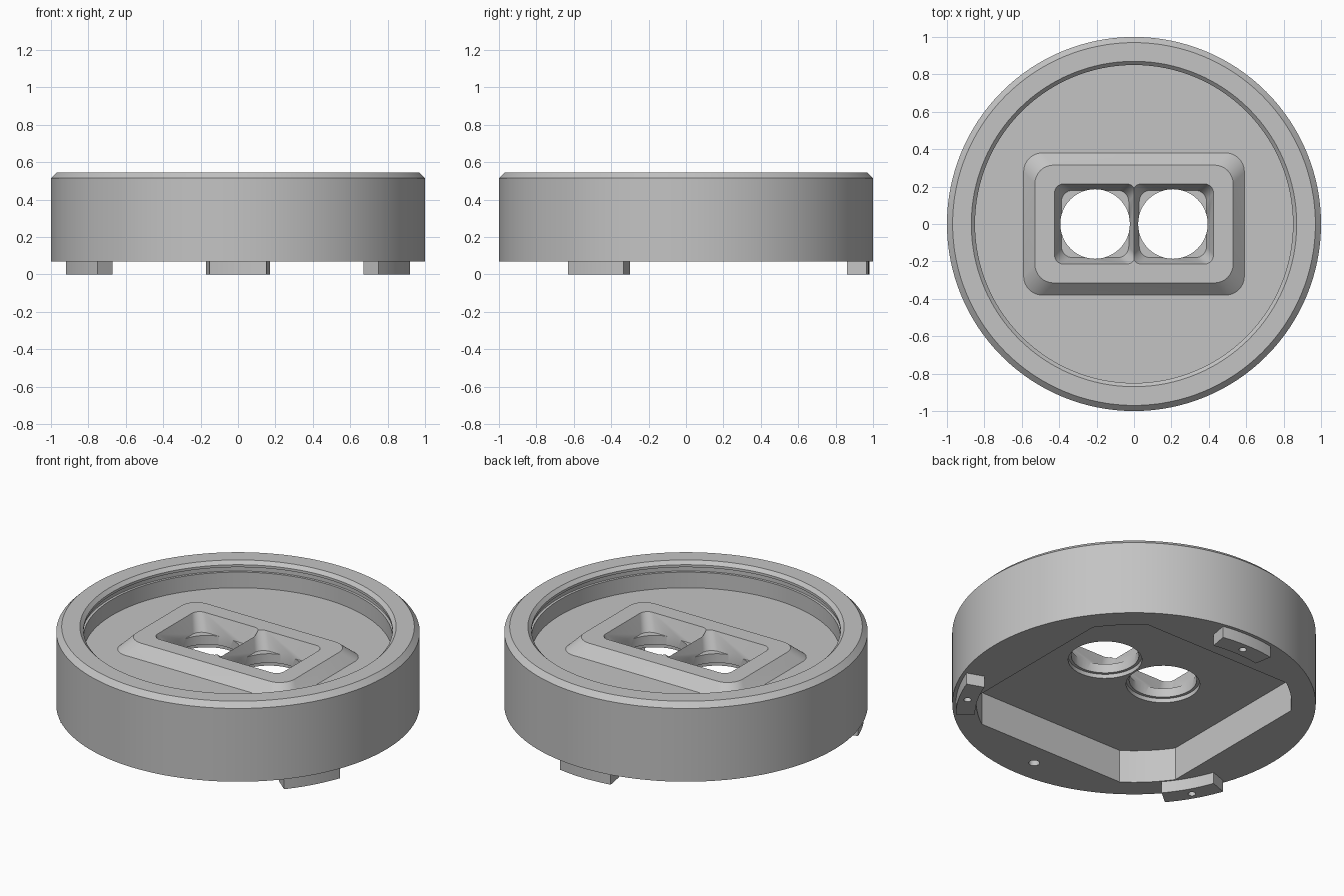
import bpy, bmesh, math
from mathutils import Vector

cube = bpy.data.objects.get("Cube")
if cube:
    bpy.data.objects.remove(cube, do_unlink=True)

GREY = (0.55, 0.55, 0.55, 1)
grey = bpy.data.materials.new("plain grey")
grey.use_nodes = True
grey.diffuse_color = GREY
grey.node_tree.nodes["Principled BSDF"].inputs["Base Color"].default_value = GREY


def make_object(name, bm):
    bmesh.ops.recalc_face_normals(bm, faces=bm.faces[:])
    mesh = bpy.data.meshes.new(name)
    bm.to_mesh(mesh)
    bm.free()
    mesh.materials.append(grey)
    obj = bpy.data.objects.new(name, mesh)
    bpy.context.collection.objects.link(obj)
    return obj


def loft(name, layers):
    """Closed solid through (outline, z) layers with equal point counts."""
    bm = bmesh.new()
    rings = [[bm.verts.new((x, y, z)) for x, y in pts] for pts, z in layers]
    n = len(rings[0])
    for a, b in zip(rings, rings[1:]):
        for i in range(n):
            j = (i + 1) % n
            bm.faces.new((a[i], a[j], b[j], b[i]))
    bm.faces.new(rings[0])
    bm.faces.new(rings[-1])
    return make_object(name, bm)


def circle(r, cx=0, cy=0, n=128):
    return [(cx + r * math.cos(math.tau * i / n), cy + r * math.sin(math.tau * i / n))
            for i in range(n)]


def rounded_rect(hx, hy, r, cx=0, steps=8):
    pts = []
    for q, (sx, sy) in enumerate([(1, 1), (-1, 1), (-1, -1), (1, -1)]):
        for s in range(steps + 1):
            a = math.pi / 2 * (q + s / steps)
            pts.append((cx + sx * (hx - r) + r * math.cos(a),
                        sy * (hy - r) + r * math.sin(a)))
    return pts


def clipped_square(half, r, steps=8):
    """Square whose corners are cut by a circle of radius r."""
    start = math.acos(half / r)
    span = math.pi / 2 - 2 * start
    return [(r * math.cos(a), r * math.sin(a))
            for q in range(4) for s in range(steps + 1)
            for a in [q * math.pi / 2 + start + span * s / steps]]


def arc_sector(r0, r1, centre, half, steps=10):
    angles = [math.radians(centre - half + 2 * half * s / steps) for s in range(steps + 1)]
    return ([(r1 * math.cos(a), r1 * math.sin(a)) for a in angles]
            + [(r0 * math.cos(a), r0 * math.sin(a)) for a in reversed(angles)])


def combine(target, tool, operation="DIFFERENCE"):
    mod = target.modifiers.new("combine", "BOOLEAN")
    mod.operation = operation
    mod.solver = "EXACT"
    mod.object = tool
    bpy.ops.object.select_all(action="DESELECT")
    bpy.context.view_layer.objects.active = target
    target.select_set(True)
    bpy.ops.object.modifier_apply(modifier=mod.name)
    bpy.data.objects.remove(tool, do_unlink=True)


def finish(obj):
    bpy.ops.object.select_all(action="DESELECT")
    bpy.context.view_layer.objects.active = obj
    obj.select_set(True)
    bpy.ops.object.shade_smooth_by_angle(angle=math.radians(25))


BASE, FLOOR, BLOCK_TOP, CEILING = 0.07, 0.385, 0.45, 0.27

# Round housing with chamfered rim, lip groove and recessed floor
profile = [(1, BASE), (1, 0.515), (0.97, 0.545), (0.87, 0.545), (0.85, 0.525),
           (0.85, 0.51), (0.865, 0.51), (0.865, 0.48), (0.85, 0.48), (0.85, FLOOR)]
housing = loft("housing", [(circle(r), z) for r, z in profile])

# Raised block with sloping sides in the recess
block = loft("raised_block", [
    (rounded_rect(0.59, 0.38, 0.1), FLOOR - 0.03),
    (rounded_rect(0.59, 0.38, 0.1), FLOOR),
    (rounded_rect(0.53, 0.315, 0.1), BLOCK_TOP)])
combine(housing, block, "UNION")

# Large pocket in the underside
combine(housing, loft("under_pocket", [
    (clipped_square(0.712, 0.867), BASE - 0.1),
    (clipped_square(0.712, 0.867), CEILING)]))

# Two tapered square pockets, each with a stepped round hole
for side in (-1, 1):
    cx = side * 0.208
    combine(housing, loft("square_pocket", [
        (rounded_rect(0.18, 0.18, 0.06, cx), 0.35),
        (rounded_rect(0.217, 0.215, 0.05, cx), BLOCK_TOP),
        (rounded_rect(0.217, 0.215, 0.05, cx), BLOCK_TOP + 0.1)]))
    combine(housing, loft("stepped_hole", [
        (circle(r, cx, n=48), z) for r, z in
        [(0.203, CEILING - 0.05), (0.203, 0.295), (0.186, 0.295), (0.186, 0.37)]]))

# Small blind hole at the front of the underside
combine(housing, loft("pin_hole", [(circle(0.03, 0, -0.855, 24), z)
                                   for z in (BASE - 0.05, BASE + 0.1)]))
finish(housing)

# Three curved locking tabs with small blind holes
for name, angle in (("back_tab", 90), ("right_tab", 210), ("left_tab", 330)):
    outline = arc_sector(0.875, 0.98, angle, 10)
    tab = loft(name, [(outline, 0), (outline, BASE + 0.005)])
    a = math.radians(angle)
    combine(tab, loft("tab_hole", [
        (circle(0.021, 0.93 * math.cos(a), 0.93 * math.sin(a), 24), z)
        for z in (-0.03, 0.05)]))
    finish(tab)
